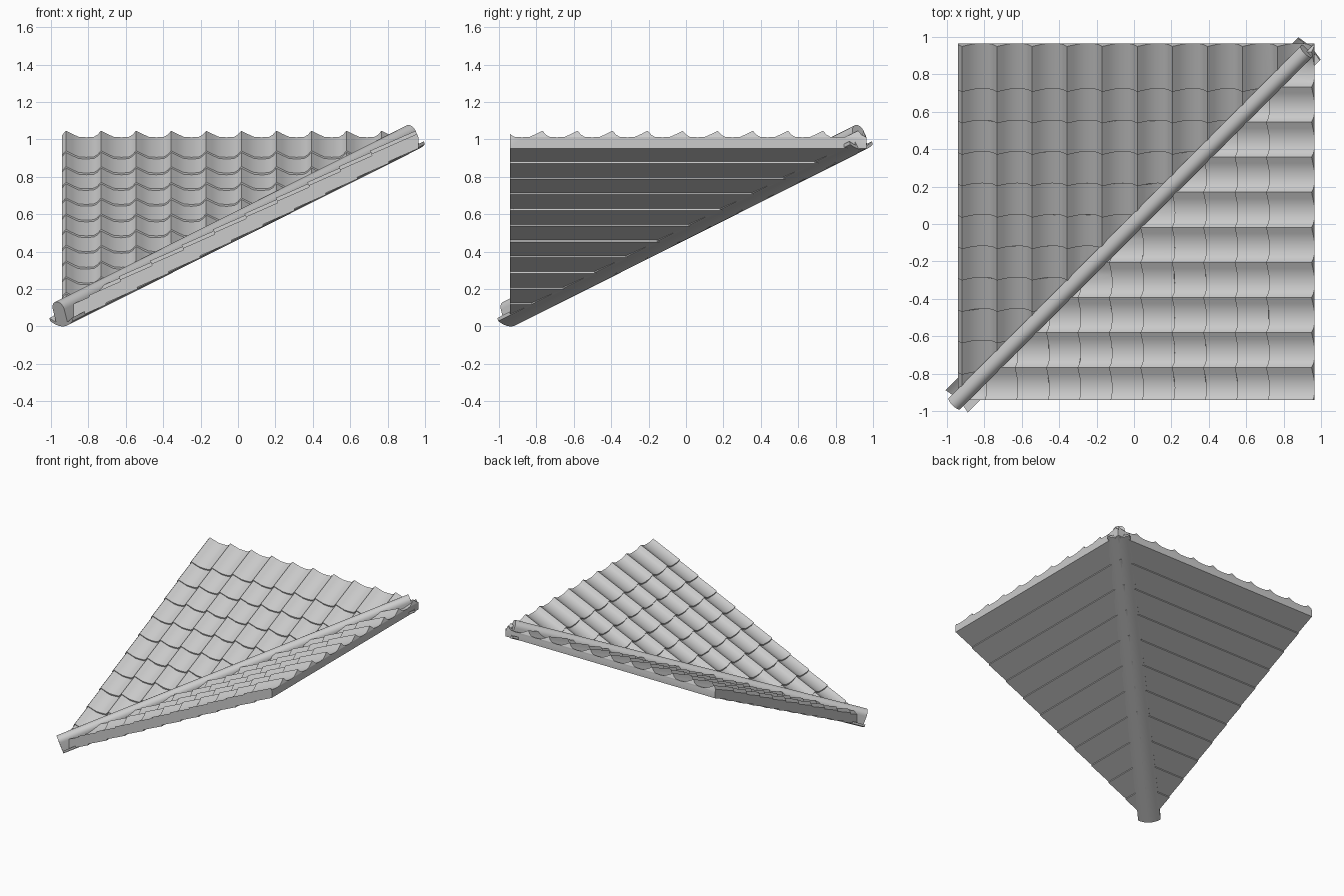
import bpy, bmesh, math
from mathutils import Vector, Matrix

cube = bpy.data.objects.get("Cube")
if cube:
    bpy.data.objects.remove(cube, do_unlink=True)

clay = bpy.data.materials.new("light_grey_clay")
clay.use_nodes = True
clay.diffuse_color = (0.6, 0.6, 0.6, 1)
clay.node_tree.nodes["Principled BSDF"].inputs["Base Color"].default_value = (0.6, 0.6, 0.6, 1)

PITCH, COURSE, ROWS = 0.1875, 0.168, 11
FIRST_LIP, TILE_LEN, TILE_SLOPE, THICK = -0.958, 0.243, 0.44, 0.055
# wave of one tile: fraction of the pitch, height
WAVE = [(0, .035), (.18, .018), (.36, .003), (.58, 0), (.8, .003), (.9, .014)]
EDGE_LOW, EDGE_HIGH = -0.94, 0.965


def finish(bm, name, angle):
    bmesh.ops.recalc_face_normals(bm, faces=bm.faces)
    mesh = bpy.data.meshes.new(name)
    bm.to_mesh(mesh)
    bm.free()
    mesh.materials.append(clay)
    obj = bpy.data.objects.new(name, mesh)
    bpy.context.collection.objects.link(obj)
    bpy.ops.object.select_all(action='DESELECT')
    obj.select_set(True)
    bpy.context.view_layer.objects.active = obj
    bpy.ops.object.shade_smooth_by_angle(angle=math.radians(angle))
    return obj


def trim(bm, point, outward):
    """Cut away everything beyond a plane and cap the cut."""
    geom = bm.verts[:] + bm.edges[:] + bm.faces[:]
    cut = bmesh.ops.bisect_plane(bm, geom=geom, dist=1e-5, plane_co=point,
                                 plane_no=outward, clear_outer=True)["geom_cut"]
    edges = [e for e in cut if isinstance(e, bmesh.types.BMEdge)]
    if edges:
        bmesh.ops.holes_fill(bm, edges=edges, sides=0)


def sweep(bm, rings):
    """Skin a closed solid through rings of equal length."""
    loops = [[bm.verts.new(p) for p in ring] for ring in rings]
    n = len(loops[0])
    for a, b in zip(loops, loops[1:]):
        for i in range(n):
            j = (i + 1) % n
            bm.faces.new((a[i], a[j], b[j], b[i]))
    bm.faces.new(loops[0])
    bm.faces.new(loops[-1])


def tile_course(row):
    """One long course of waved tiles with a flat underside."""
    lip = FIRST_LIP + COURSE * row
    wave = [(-0.92 + PITCH * (k + f), h) for k in range(-1, 11) for f, h in WAVE]
    rings = []
    for run in (0, TILE_LEN):
        z = 0.543 + 0.5 * lip + TILE_SLOPE * run
        y = lip + run
        top = [(u, y - 0.45 * h, z + h) for u, h in wave]
        under = [(u, y + 0.01, z - THICK) for u, h in reversed(wave)]
        rings.append(top + under)
    bm = bmesh.new()
    sweep(bm, rings)
    return bm


def roof_slope(name, turn, valley_side):
    whole = bmesh.new()
    for row in range(ROWS):
        bm = tile_course(row)
        bmesh.ops.rotate(bm, verts=bm.verts, matrix=Matrix.Rotation(turn, 3, 'Z'))
        trim(bm, (0, 0, 0), valley_side)
        for axis in (Vector((1, 0, 0)), Vector((0, 1, 0))):
            trim(bm, axis * EDGE_LOW, -axis)
            trim(bm, axis * EDGE_HIGH, axis)
        part = bpy.data.meshes.new("course")
        bm.to_mesh(part)
        bm.free()
        whole.from_mesh(part)
        bpy.data.meshes.remove(part)
    return finish(whole, name, 40)


roof_slope("back_tile_slope", 0, (1, -1, 0))
roof_slope("side_tile_slope", -math.pi / 2, (-1, 1, 0))

# valley frame: along the diagonal, across it, and square to the slope
start, end = Vector((-0.937, -0.937, 0)), Vector((0.945, 0.945, 0.945))
across = Vector((1, -1, 0)).normalized()
up = across.cross((end - start).normalized())
if up.z < 0:
    up = -up


def valley_part(name, section, angle):
    bm = bmesh.new()
    sweep(bm, [[p + across * a + up * b for a, b in section] for p in (start, end)])
    return finish(bm, name, angle)


# shallow gutter below the joint
steps = [i / 6 for i in range(-6, 7)]
gutter = [(0.085 * t, 0.03 * t * t) for t in steps]
gutter += [(a, b + 0.018) for a, b in reversed(gutter)]
valley_part("valley_gutter", gutter, 40)

# tall round-topped cover above the joint
arch = [(0.043 * math.cos(math.pi * i / 12), 0.097 + 0.043 * math.sin(math.pi * i / 12))
        for i in range(13)]
valley_part("valley_cover", [(0.043, 0.012)] + arch + [(-0.043, 0.012)], 40)
